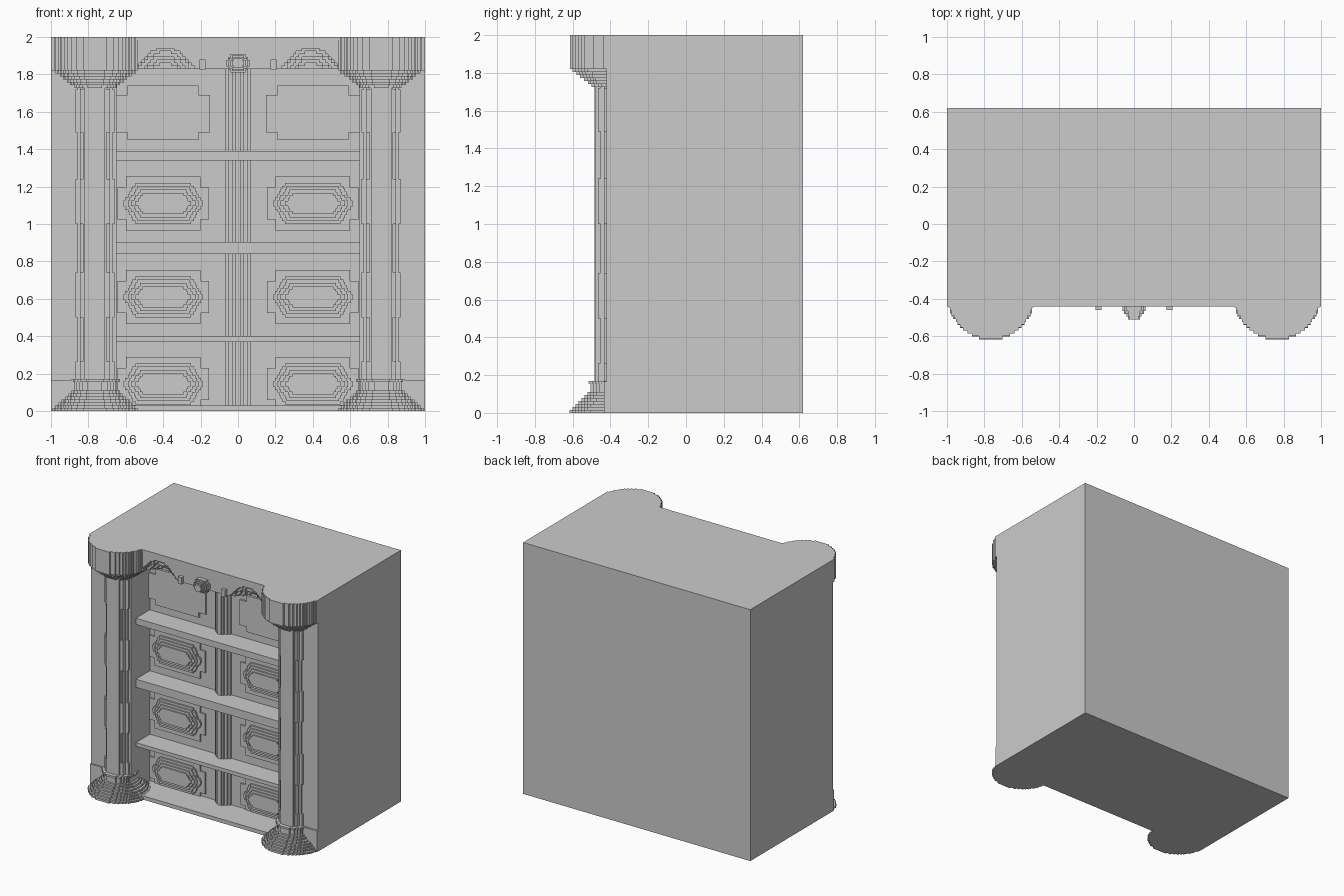
import bpy
import bmesh
import math

if "Cube" in bpy.data.objects:
    bpy.data.objects.remove(bpy.data.objects["Cube"], do_unlink=True)

STEP = 2 / 128          # size of one stair step
RECESS = -0.18          # back of the drawer bay
FRONT = -0.42           # face of the side posts

grey = bpy.data.materials.new("stone grey")
grey.use_nodes = True
colour = (0.6, 0.6, 0.6, 1)
grey.diffuse_color = colour
grey.node_tree.nodes["Principled BSDF"].inputs["Base Color"].default_value = colour


def finish(name, bm):
    bmesh.ops.recalc_face_normals(bm, faces=bm.faces)
    mesh = bpy.data.meshes.new(name)
    bm.to_mesh(mesh)
    bm.free()
    mesh.materials.append(grey)
    obj = bpy.data.objects.new(name, mesh)
    bpy.context.scene.collection.objects.link(obj)
    return obj


def prism(bm, points, offset):
    """Extrude a closed outline of 3D points by an offset."""
    face = bm.faces.new([bm.verts.new(p) for p in points])
    out = bmesh.ops.extrude_face_region(bm, geom=[face], use_keep_orig=True)
    verts = [g for g in out["geom"] if isinstance(g, bmesh.types.BMVert)]
    bmesh.ops.translate(bm, verts=verts, vec=offset)


def add_box(bm, x0, x1, y0, y1, z0, z1):
    outline = [(x0, y0, z0), (x1, y0, z0), (x1, y1, z0), (x0, y1, z0)]
    prism(bm, outline, (0, 0, z1 - z0))


def box(name, *size):
    bm = bmesh.new()
    add_box(bm, *size)
    return finish(name, bm)


def stair_outline(half_width, half_height, curve):
    """Closed staircase outline, symmetric about both axes."""
    rows = max(1, round(half_height / STEP))
    quarter = []
    for i in range(rows):
        w = round(half_width * curve((i + 0.5) / rows) / STEP * 2) * STEP / 2
        for t in (i, i + 1):
            quarter.append((w, t * half_height / rows))
    right = [(w, -t) for w, t in reversed(quarter[1:])] + quarter[1:]
    points = right + [(-w, t) for w, t in reversed(right)]
    return [p for i, p in enumerate(points) if p != points[i - 1]]


def round_curve(t):
    return math.sqrt(max(0, 1 - t * t))


def hex_curve(t):
    return 1 - 0.32 * t


def disc(bm, x, y, r, z0, z1):
    pts = [(x + a, y + b, z0) for a, b in stair_outline(r, r, round_curve)]
    prism(bm, pts, (0, 0, z1 - z0))


# Main carcass
box("cabinet_body", -1, 1, RECESS, 0.62, 0, 2)
box("bottom_ledge", -0.66, 0.66, FRONT, RECESS, 0, 0.03)
for name, low, high in (("upper", 1.34, 1.39), ("middle", 0.84, 0.905), ("lower", 0.37, 0.4)):
    box(name + "_shelf", -0.66, 0.66, -0.355, RECESS, low, high)

# Stepped centre pillar
bm = bmesh.new()
for half, depth in ((0.068, 0.015), (0.05, 0.03), (0.03, 0.045), (0.015, 0.055)):
    add_box(bm, -half, half, RECESS - depth, RECESS, 0.03, 1.85)
finish("centre_pillar", bm)

for side, label in ((1, "left"), (-1, "right")):
    # Posts and their plinths
    inner, outer = sorted((side * 0.65, side))
    box(label + "_post", inner, outer, FRONT, RECESS, 0, 2)
    box(label + "_plinth", inner, outer, FRONT - 0.013, FRONT, 0, 0.167)
    corner = sorted((side * 0.55, side))
    box(label + "_corner_block", *corner, -0.44, RECESS, 1.82, 2)

    # Column shaft with wider bands
    cx, cy = side * 0.765, -0.385
    bm = bmesh.new()
    disc(bm, cx, cy, 0.1, 0.16, 1.74)
    add_box(bm, cx - 0.055, cx + 0.055, -0.482, cy, 0.16, 1.74)
    for low, high in ((0.17, 0.265), (0.5, 0.74), (1.0, 1.24), (1.49, 1.72)):
        add_box(bm, cx - 0.105, cx + 0.105, -0.435, cy, low, high)
        add_box(bm, cx - 0.08, cx + 0.08, -0.465, cy, low, high)
    finish(label + "_column_shaft", bm)

    # Flared column base
    bm = bmesh.new()
    for i in range(7):
        disc(bm, cx, cy, 0.232 - 0.016 * i, i * STEP, (i + 1) * STEP)
    disc(bm, cx, cy, 0.12, 0.1, 0.16)
    disc(bm, cx, cy, 0.13, 0.155, 0.17)
    finish(label + "_column_base", bm)

    # Drum capital with a stepped underside
    bm = bmesh.new()
    disc(bm, cx, cy, 0.23, 1.82, 2)
    for i in range(6):
        disc(bm, cx, cy, 0.215 - 0.02 * i, 1.82 - (i + 1) * STEP, 1.82 - i * STEP)
    finish(label + "_column_capital", bm)

    # Plain notched panel at the top
    px = side * 0.4
    bm = bmesh.new()
    add_box(bm, px - 0.25, px + 0.25, RECESS - 0.014, RECESS, 1.49, 1.69)
    add_box(bm, px - 0.19, px + 0.19, RECESS - 0.014, RECESS, 1.45, 1.74)
    finish(label + "_top_panel", bm)

    # Drawer panels: notched frame and nested long hexagons
    for row, cz in (("upper", 1.11), ("middle", 0.61), ("lower", 0.145)):
        bm = bmesh.new()
        bottom = max(0.03, cz - 0.145)
        add_box(bm, px - 0.245, px + 0.245, RECESS - 0.012, RECESS, cz - 0.085, cz + 0.085)
        add_box(bm, px - 0.2, px + 0.2, RECESS - 0.012, RECESS, bottom, cz + 0.145)
        for k in range(4):
            outline = stair_outline(0.215 - 0.02 * k, 0.11 - 0.018 * k, hex_curve)
            depth = 0.024 + 0.01 * k
            prism(bm, [(px + a, RECESS, cz + b) for a, b in outline], (0, -depth, 0))
        finish(f"{label}_{row}_drawer_panel", bm)

    # Small scroll ends on the frieze
    box(label + "_scroll", side * 0.19 - 0.016, side * 0.19 + 0.016, -0.46, FRONT, 1.825, 1.88)

# Frieze: layers with arched cut-outs that step inwards
box("frieze_back", -0.66, 0.66, -0.34, RECESS, 1.83, 2)
box("frieze_top_edge", -0.56, 0.56, -0.44, RECESS, 1.985, 2)
for k in range(5):
    rise, half = 0.11 - 0.02 * k, 0.16 - 0.022 * k

    def lower_edge(x):
        u = (abs(x) - 0.39) / half
        h = rise * max(0, 1 - u * u)
        return 1.83 + round(h / STEP) * STEP

    y = -0.434 + 0.018 * k
    count = round(1.12 / STEP)
    pts = [(0.56, y, 1.99), (-0.56, y, 1.99)]
    for i in range(count):
        x0 = -0.56 + 1.12 * i / count
        x1 = -0.56 + 1.12 * (i + 1) / count
        z = lower_edge((x0 + x1) / 2)
        pts += [(x0, y, z), (x1, y, z)]
    bm = bmesh.new()
    prism(bm, pts, (0, 0.018, 0))
    bmesh.ops.remove_doubles(bm, verts=bm.verts, dist=0.0001)
    finish(f"frieze_layer_{k + 1}", bm)

# Rounded boss in the middle of the frieze
bm = bmesh.new()
for k in range(4):
    pts = stair_outline(0.066 - 0.011 * k, 0.05 - 0.008 * k, round_curve)
    prism(bm, [(a, FRONT, 1.86 + b) for a, b in pts], (0, -0.045 - 0.015 * k, 0))
finish("frieze_boss", bm)
